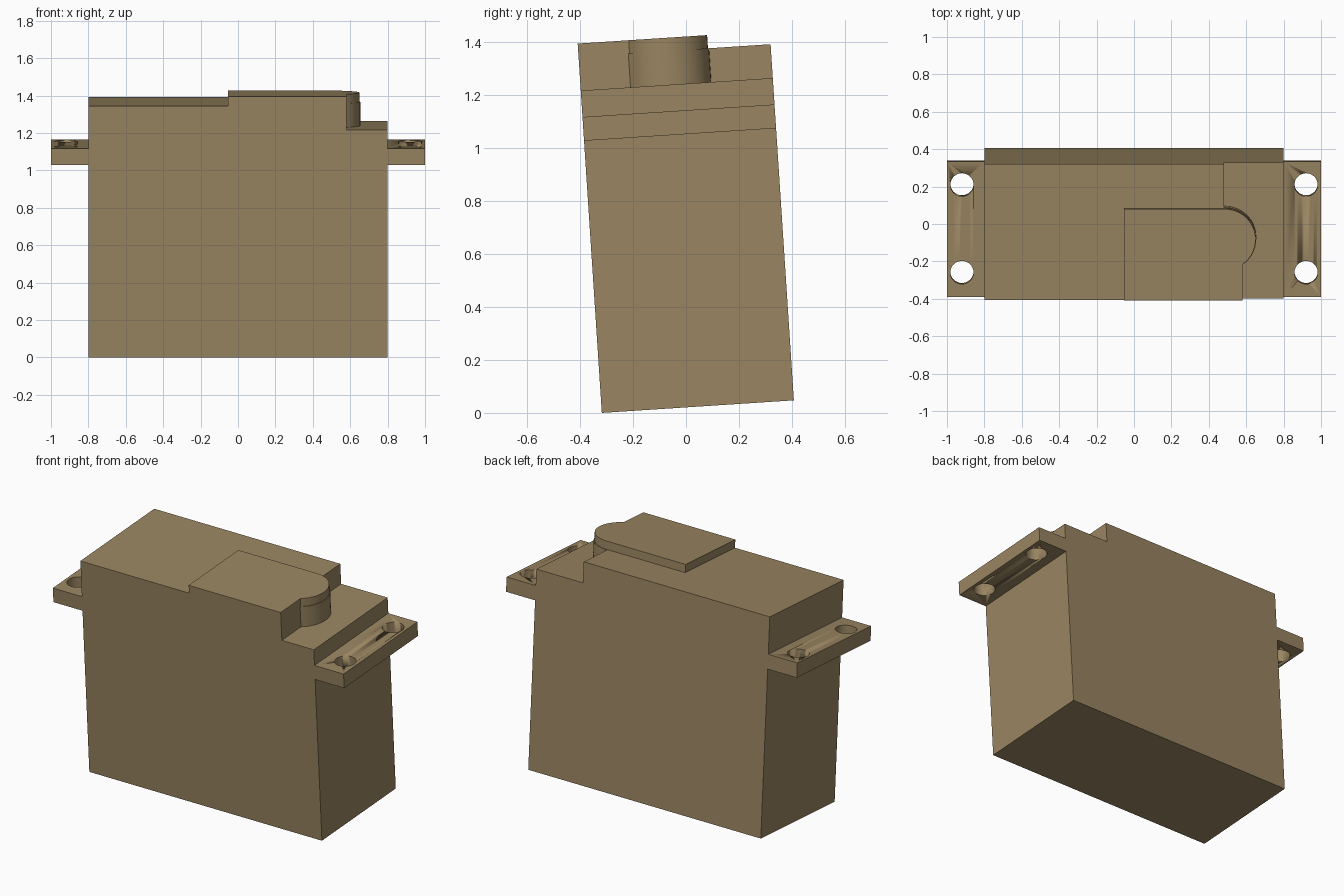
import bpy, bmesh, math
from mathutils import Matrix, Vector

if "Cube" in bpy.data.objects:
    bpy.data.objects.remove(bpy.data.objects["Cube"], do_unlink=True)

DEPTH = 0.727
TOP, STEP, CAP = 1.348, 1.22, 1.398
TILT = Matrix.Translation((0, -0.318, 0)) @ Matrix.Rotation(math.radians(3.74), 4, "X")

tan = bpy.data.materials.new("tan_plastic")
tan.use_nodes = True
tan.diffuse_color = (0.32, 0.235, 0.12, 1)
tan.node_tree.nodes["Principled BSDF"].inputs["Base Color"].default_value = tan.diffuse_color


def prism(name, base, offset):
    """Extrude a closed outline of 3D points along an offset."""
    bm = bmesh.new()
    face = bm.faces.new([bm.verts.new(p) for p in base])
    new = bmesh.ops.extrude_face_region(bm, geom=[face])["geom"]
    bmesh.ops.translate(bm, vec=Vector(offset),
                        verts=[v for v in new if isinstance(v, bmesh.types.BMVert)])
    bmesh.ops.recalc_face_normals(bm, faces=bm.faces)
    mesh = bpy.data.meshes.new(name)
    bm.to_mesh(mesh)
    bm.free()
    mesh.materials.append(tan)
    obj = bpy.data.objects.new(name, mesh)
    bpy.context.collection.objects.link(obj)
    obj.matrix_world = TILT
    return obj


def rounded_cover(name, left, radius, low, high):
    """Flat-fronted cover whose right end bulges into a round boss."""
    cx, cy, shoulder = 0.487, 0.327, 0.58
    start = -math.acos((shoulder - cx) / radius)
    steps = 20
    arc = [start + (math.pi / 2 - start) * i / steps for i in range(steps + 1)]
    pts = [(left, 0), (shoulder, 0)]
    pts += [(cx + radius * math.cos(a), cy + radius * math.sin(a)) for a in arc]
    pts.append((left, cy + radius))
    return prism(name, [(x, y, low) for x, y in pts], (0, 0, high - low))


# Housing with the mounting ears and the lower step on the right
outline = [(-0.8, 0), (0.8, 0), (0.8, 1.03), (1, 1.03), (1, 1.12), (0.8, 1.12),
           (0.8, STEP), (0.48, STEP), (0.48, TOP), (-0.8, TOP),
           (-0.8, 1.12), (-1, 1.12), (-1, 1.03), (-0.8, 1.03)]
housing = prism("housing", [(x, 0, z) for x, z in outline], (0, DEPTH, 0))

# Screw holes through the ears
for sx in (-1, 1):
    for sy in (-1, 1):
        ring = [(sx * 0.92 + 0.062 * math.cos(a), 0.367 + sy * 0.235 + 0.062 * math.sin(a), 0.95)
                for a in (math.tau * i / 32 for i in range(32))]
        cutter = prism("screw_hole_cutter", ring, (0, 0, 0.25))
        cutter.hide_render = True
        cutter.hide_set(True)
        mod = housing.modifiers.new("screw_hole", "BOOLEAN")
        mod.operation, mod.solver, mod.object = "DIFFERENCE", "EXACT", cutter

# Gear boss beside the step, and the raised cover on top
boss = rounded_cover("gear_boss", 0.48, 0.167, STEP, TOP)
cover = rounded_cover("raised_cover", -0.053, 0.163, TOP, CAP)

# Smooth the round walls, keep the edges sharp
bpy.ops.object.select_all(action="DESELECT")
for obj in (housing, boss, cover):
    obj.select_set(True)
bpy.context.view_layer.objects.active = housing
bpy.ops.object.shade_smooth_by_angle(angle=math.radians(30))
# The holes are cut after shading, so smooth their walls on the cutters too
for obj in bpy.data.objects:
    if obj.name.startswith("screw_hole_cutter"):
        obj.data.shade_smooth()
        obj.data.set_sharp_from_angle(angle=math.radians(30))
